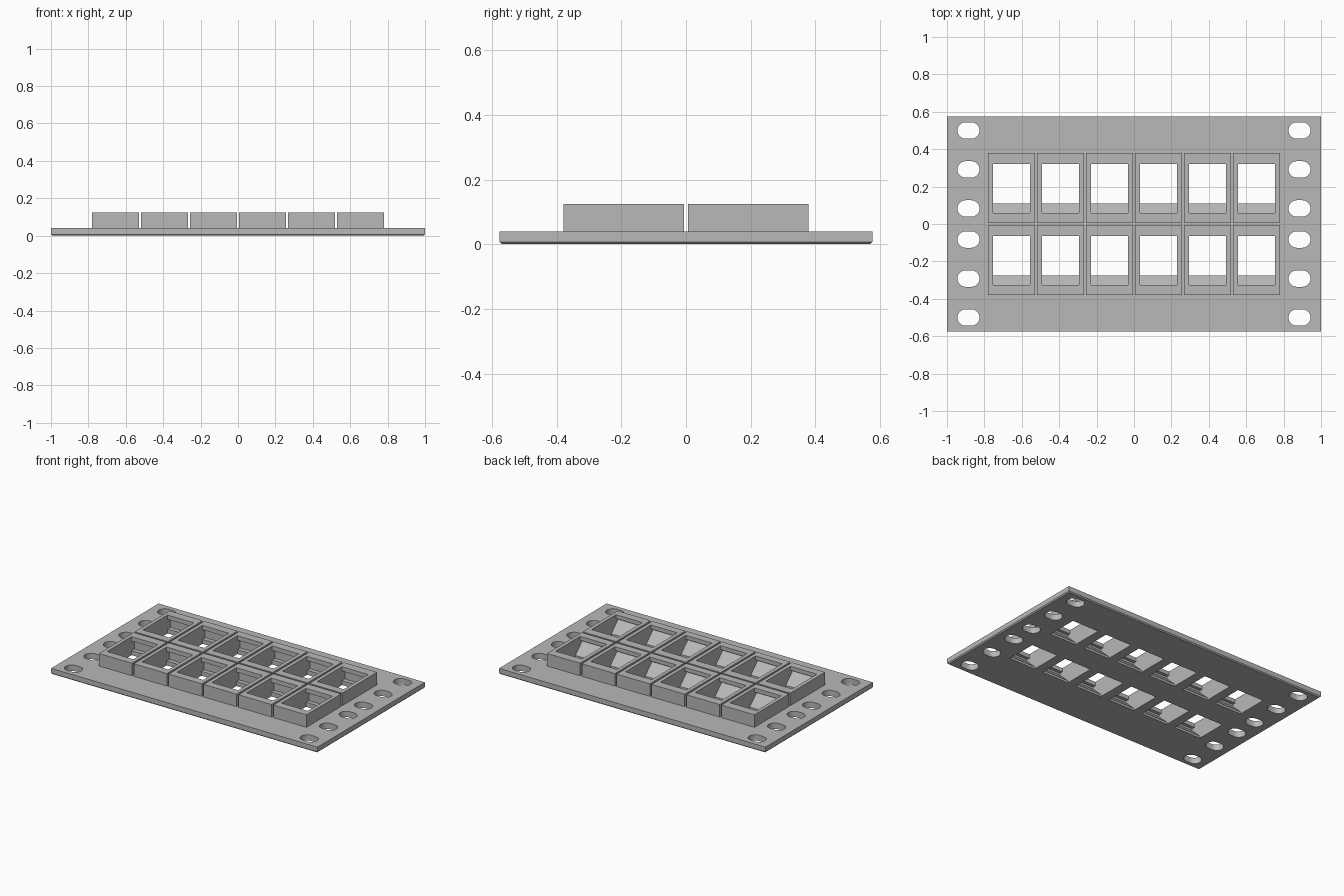
import bpy, bmesh, math
from mathutils import Vector

default = bpy.data.objects.get("Cube")
if default:
    bpy.data.objects.remove(default, do_unlink=True)

grey = bpy.data.materials.new("plain grey")
grey.use_nodes = True
GREY = (0.48, 0.48, 0.48, 1)
grey.diffuse_color = GREY
grey.node_tree.nodes["Principled BSDF"].inputs["Base Color"].default_value = GREY

PLATE_TOP, BLOCK_TOP = 0.04, 0.125
COLUMNS = [0.262 * (i - 2.5) for i in range(6)]
ROWS = [0.006, -0.379]            # front edge of each row of sockets
BLOCK_W, BLOCK_D, HOLE_W = 0.249, 0.373, 0.198


def add_prism(bm, points, move):
    """Extrude a closed outline of 3D points along a vector."""
    face = bm.faces.new([bm.verts.new(p) for p in points])
    ext = bmesh.ops.extrude_face_region(bm, geom=[face])
    verts = [v for v in ext["geom"] if isinstance(v, bmesh.types.BMVert)]
    bmesh.ops.translate(bm, verts=verts, vec=Vector(move))


def add_box(bm, x0, x1, y0, y1, z0, z1):
    add_prism(bm, [(x0, y0, z0), (x1, y0, z0), (x1, y1, z0), (x0, y1, z0)], (0, 0, z1 - z0))


def finish(name, bm):
    bmesh.ops.recalc_face_normals(bm, faces=bm.faces)
    mesh = bpy.data.meshes.new(name)
    bm.to_mesh(mesh)
    bm.free()
    mesh.materials.append(grey)
    obj = bpy.data.objects.new(name, mesh)
    bpy.context.collection.objects.link(obj)
    return obj


def cut(obj, cutter):
    mod = obj.modifiers.new("cut", "BOOLEAN")
    mod.operation, mod.solver, mod.object = "DIFFERENCE", "EXACT", cutter
    bpy.context.view_layer.objects.active = obj
    bpy.ops.object.modifier_apply(modifier=mod.name)


# Socket cutter: side profile (depth, height) with catch undercuts and a ramp
PROFILE = [(0.103, -0.02), (0.315, -0.02), (0.315, 0.03), (0.345, 0.03),
           (0.345, 0.095), (0.315, 0.095), (0.315, 0.15), (0.052, 0.15),
           (0.052, 0.098), (0.03, 0.098), (0.03, 0.085), (0.103, 0.015)]
bm = bmesh.new()
for x in COLUMNS:
    for y in ROWS:
        add_prism(bm, [(x - HOLE_W / 2, y + d, z) for d, z in PROFILE], (HOLE_W, 0, 0))
socket_cutter = finish("socket_cutter", bm)

# Mounting slot cutter: rounded slots down both ends
bm = bmesh.new()
R, HALF = 0.044, 0.015
for sx in (-1, 1):
    for y in (0.083, 0.292, 0.5, -0.083, -0.292, -0.5):
        outline = []
        for side in (1, -1):
            for k in range(13):
                a = math.pi * (k / 12 - 0.5)
                outline.append((sx * 0.885 + side * (HALF + R * math.cos(a)),
                                y + side * R * math.sin(a), -0.05))
        add_prism(bm, outline, (0, 0, 0.2))
slot_cutter = finish("slot_cutter", bm)

# Plate with a small chamfer around its lower edge
bm = bmesh.new()
add_box(bm, -1, 1, -0.576, 0.576, 0, PLATE_TOP)
lower = [e for e in bm.edges if all(v.co.z < 0.001 for v in e.verts)]
bmesh.ops.bevel(bm, geom=lower, offset=0.007, segments=1, affect="EDGES")
plate = finish("panel_plate", bm)
cut(plate, socket_cutter)
cut(plate, slot_cutter)

# Socket housings standing on the plate
housings = []
for row, y in zip(("back", "front"), ROWS):
    for i, x in enumerate(COLUMNS):
        bm = bmesh.new()
        add_box(bm, x - BLOCK_W / 2, x + BLOCK_W / 2, y, y + BLOCK_D, PLATE_TOP, BLOCK_TOP)
        housing = finish(f"{row}_socket_housing_{i + 1}", bm)
        cut(housing, socket_cutter)
        housings.append(housing)

for helper in (socket_cutter, slot_cutter):
    bpy.data.objects.remove(helper, do_unlink=True)

# Smooth slot ends, crisp edges elsewhere
bpy.ops.object.select_all(action="DESELECT")
plate.select_set(True)
bpy.context.view_layer.objects.active = plate
bpy.ops.object.shade_smooth_by_angle(angle=math.radians(30))
